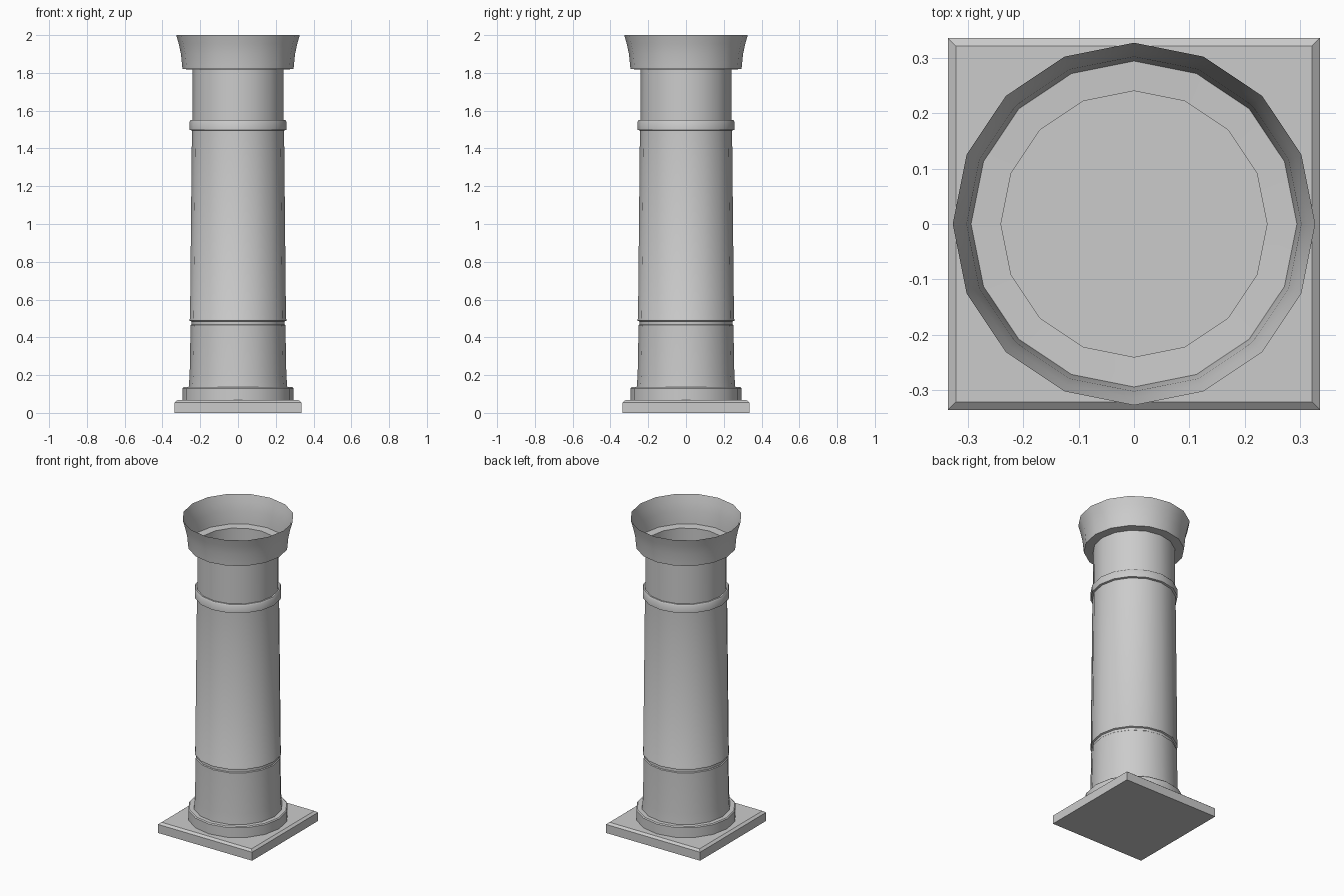
import bpy, bmesh
from math import cos, sin, tau, radians

if "Cube" in bpy.data.objects:
    bpy.data.objects.remove(bpy.data.objects["Cube"])

SIDES = 16


def make_object(name, bm):
    bmesh.ops.recalc_face_normals(bm, faces=bm.faces)
    mesh = bpy.data.meshes.new(name)
    bm.to_mesh(mesh)
    bm.free()
    obj = bpy.data.objects.new(name, mesh)
    bpy.context.collection.objects.link(obj)
    return obj


def lathe(name, profile):
    """Spin a (radius, height) profile into an open 16-sided shell."""
    bm = bmesh.new()
    rings = [[bm.verts.new((r * cos(tau * i / SIDES), r * sin(tau * i / SIDES), z))
              for i in range(SIDES)] for r, z in profile]
    for low, high in zip(rings, rings[1:]):
        for i in range(SIDES):
            j = (i + 1) % SIDES
            bm.faces.new((low[i], low[j], high[j], high[i]))
    obj = make_object(name, bm)
    bpy.ops.object.select_all(action='DESELECT')
    obj.select_set(True)
    bpy.context.view_layer.objects.active = obj
    bpy.ops.object.shade_smooth_by_angle(angle=radians(35))
    return obj


# Square plinth with a chamfered top edge
bm = bmesh.new()
levels = [(0.336, 0.0), (0.336, 0.055), (0.321, 0.067)]
rings = [[bm.verts.new((sx * h, sy * h, z))
          for sx, sy in ((-1, -1), (1, -1), (1, 1), (-1, 1))] for h, z in levels]
for low, high in zip(rings, rings[1:]):
    for i in range(4):
        j = (i + 1) % 4
        bm.faces.new((low[i], low[j], high[j], high[i]))
bm.faces.new(rings[0][::-1])
bm.faces.new(rings[-1])
make_object("plinth", bm)

# Round foot ring on the plinth
lathe("foot_ring", [(0.294, 0.067), (0.294, 0.13), (0.288, 0.136), (0.261, 0.136)])

# Lower drum, flaring slightly at its foot and ending in a groove
lathe("lower_drum", [(0.261, 0.136), (0.256, 0.2), (0.251, 0.464),
                     (0.246, 0.468), (0.246, 0.484), (0.256, 0.488)])

# Tapering main shaft
lathe("shaft", [(0.256, 0.488), (0.256, 0.496), (0.254, 0.5), (0.244, 1.495)])

# Raised collar band
lathe("collar", [(0.244, 1.495), (0.256, 1.498), (0.256, 1.542),
                 (0.25, 1.551), (0.241, 1.551)])

# Neck above the collar, open at the top
lathe("neck", [(0.241, 1.551), (0.24, 1.818)])

# Flared open cup capital
lathe("capital", [(0.24, 1.818), (0.294, 1.82), (0.296, 1.84),
                  (0.302, 1.9), (0.314, 1.955), (0.327, 2.0)])
